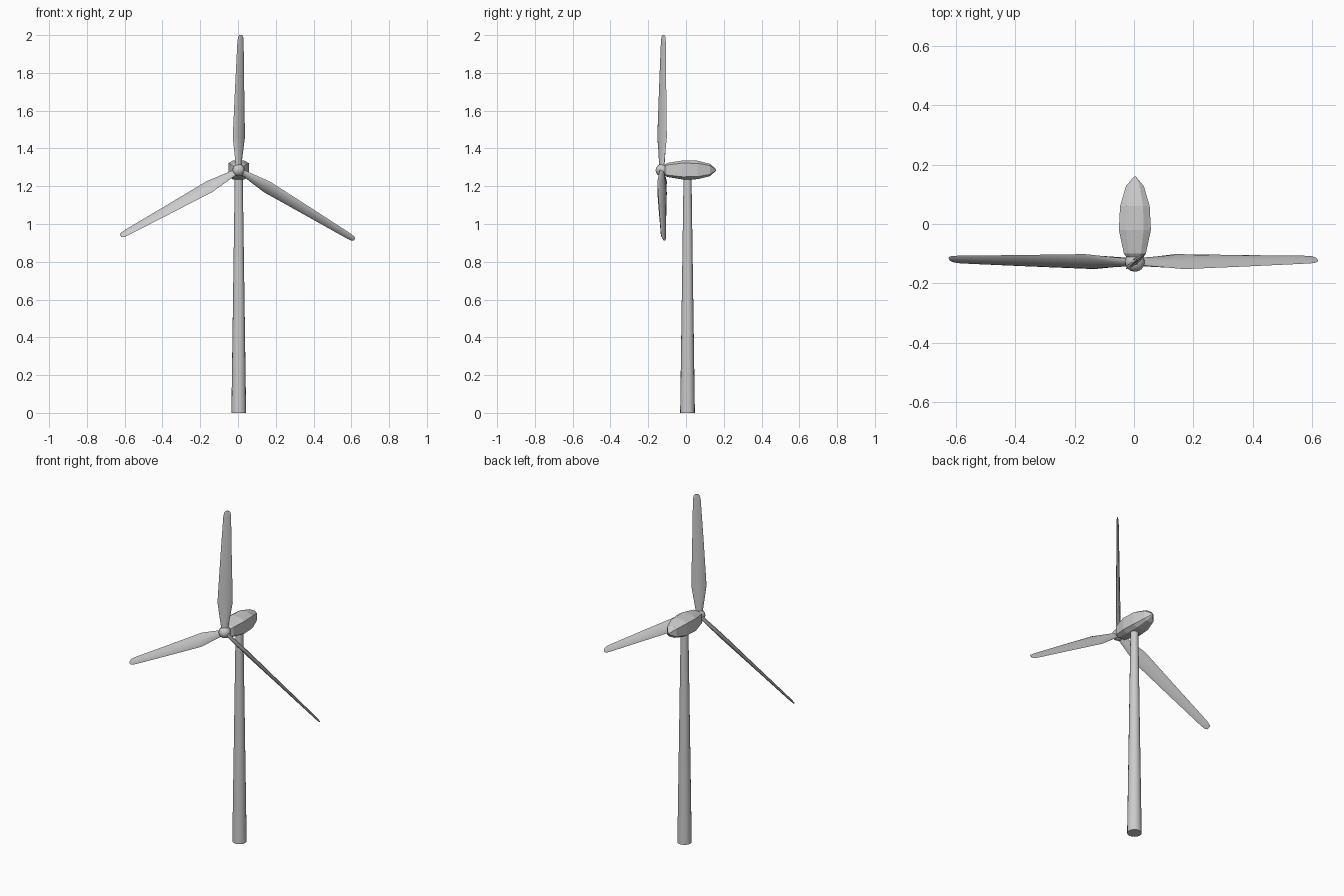
import bpy, bmesh, math
from mathutils import Matrix, Vector

if "Cube" in bpy.data.objects:
    bpy.data.objects.remove(bpy.data.objects["Cube"])

HUB = Vector((0.003, -0.128, 1.285))


def finish(name, bm, angle=30):
    bmesh.ops.recalc_face_normals(bm, faces=bm.faces)
    mesh = bpy.data.meshes.new(name)
    bm.to_mesh(mesh)
    bm.free()
    obj = bpy.data.objects.new(name, mesh)
    bpy.context.collection.objects.link(obj)
    bpy.ops.object.select_all(action='DESELECT')
    obj.select_set(True)
    bpy.context.view_layer.objects.active = obj
    if angle:
        bpy.ops.object.shade_smooth_by_angle(angle=math.radians(angle))
    return obj


def loft(bm, rings):
    """Skin a list of equal-length point rings and cap both ends."""
    rows = [[bm.verts.new(p) for p in ring] for ring in rings]
    for a, b in zip(rows, rows[1:]):
        n = len(a)
        for i in range(n):
            bm.faces.new((a[i], a[(i + 1) % n], b[(i + 1) % n], b[i]))
    bm.faces.new(rows[0])
    bm.faces.new(rows[-1])


# Tapered tower
bm = bmesh.new()
bmesh.ops.create_cone(bm, cap_ends=True, segments=16, radius1=0.039, radius2=0.021,
                      depth=1.26, matrix=Matrix.Translation((0.004, 0.008, 0.63)))
finish("tower", bm)

# Faceted nacelle: octagonal sections (y, half width, half height)
sections = [(-0.112, 0.028, 0.028), (-0.100, 0.037, 0.037), (-0.02, 0.054, 0.050),
            (0.06, 0.050, 0.049), (0.128, 0.030, 0.032), (0.160, 0.003, 0.003)]
outline = [(0.55, 1), (1, 0.72), (1, -0.72), (0.55, -1),
           (-0.55, -1), (-1, -0.72), (-1, 0.72), (-0.55, 1)]
bm = bmesh.new()
loft(bm, [[(HUB.x + w * u, y, 1.286 + h * v) for u, v in outline] for y, w, h in sections])
finish("nacelle", bm, 0)

# Rounded hub
bm = bmesh.new()
bmesh.ops.create_uvsphere(bm, u_segments=12, v_segments=8, radius=0.033,
                          matrix=Matrix.Translation(HUB) @ Matrix.Rotation(math.pi / 2, 4, 'X'))
finish("hub", bm, 40)

# Three pitched blades: sections (radius, chord offset, half chord, half thickness)
stations = [(0.010, 0.000, 0.019, 0.012), (0.040, 0.000, 0.021, 0.011),
            (0.175, 0.002, 0.041, 0.009), (0.430, 0.007, 0.031, 0.006),
            (0.680, 0.013, 0.021, 0.004), (0.705, 0.014, 0.017, 0.003),
            (0.715, 0.014, 0.009, 0.002)]
pitch = Matrix.Rotation(math.radians(38), 4, 'Z')
for k in range(3):
    place = (Matrix.Translation(HUB) @ Matrix.Rotation(math.radians(120 * k), 4, 'Y') @ pitch)
    bm = bmesh.new()
    rings = []
    for r, off, c, t in stations:
        angles = [math.tau * i / 8 for i in range(8)]
        rings.append([place @ Vector((off + c * math.cos(a), t * math.sin(a), r)) for a in angles])
    loft(bm, rings)
    finish(f"blade_{k + 1}", bm, 40)
